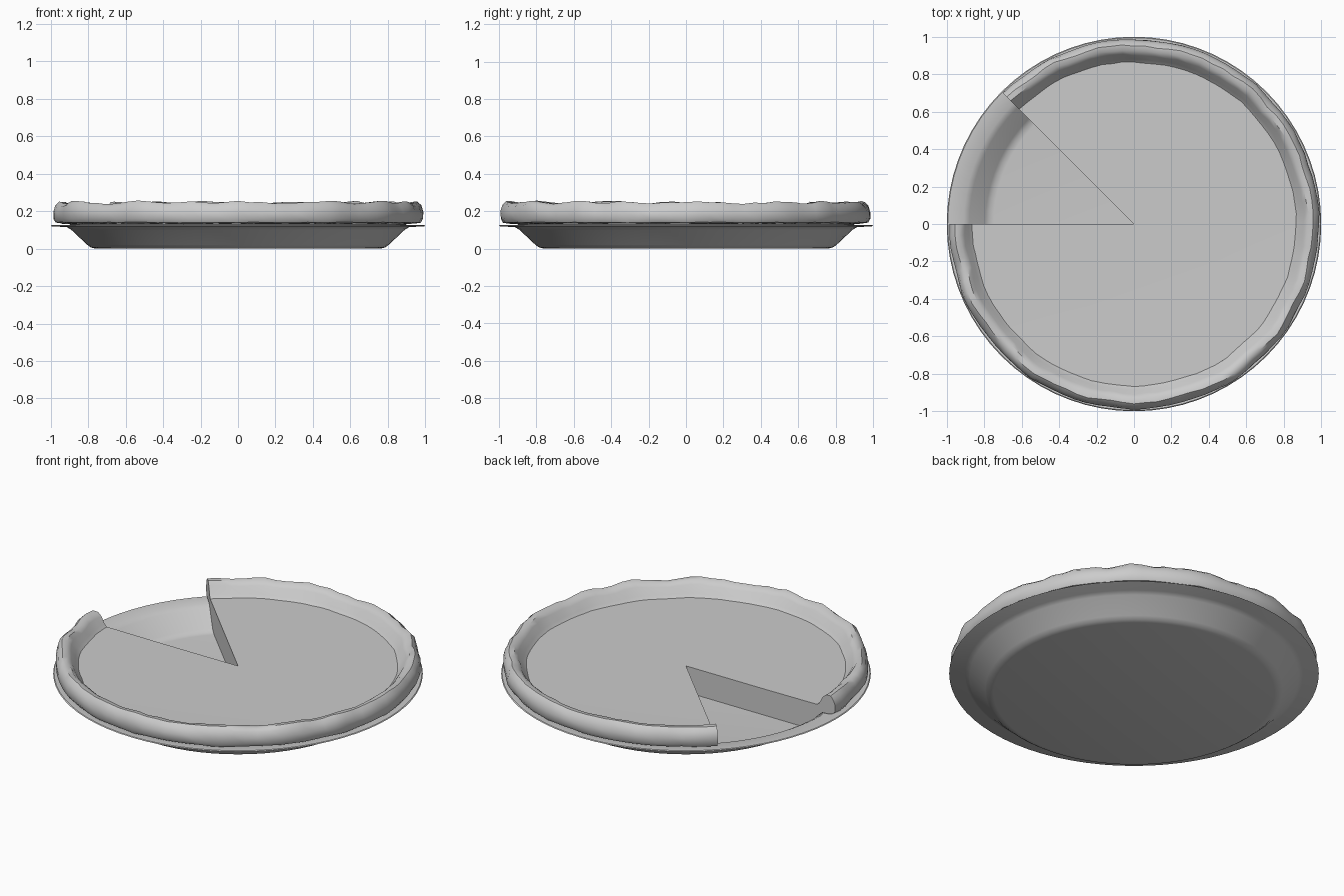
import bpy, bmesh, math, random

if "Cube" in bpy.data.objects:
    bpy.data.objects.remove(bpy.data.objects["Cube"])

random.seed(4)


def sweep(name, profile, start, end, steps, closed_profile=True, wobble=None):
    """Revolve an (r, z) profile; a partial turn gets flat end caps."""
    full = abs(end - start) >= 360
    count = steps if full else steps + 1
    bm = bmesh.new()
    rings = []
    for i in range(count):
        a = math.radians(start + (end - start) * i / steps)
        ring = []
        for j, (r, z) in enumerate(profile):
            if wobble:
                r, z = wobble(i, j, r, z)
            ring.append(bm.verts.new((r * math.cos(a), r * math.sin(a), z)))
        rings.append(ring)
    n = len(profile)
    for i in range(steps):
        a, b = rings[i], rings[(i + 1) % count]
        for j in range(n if closed_profile else n - 1):
            k = (j + 1) % n
            bm.faces.new((a[j], b[j], b[k], a[k]))
    if not full:
        bm.faces.new(rings[0])
        bm.faces.new(rings[-1][::-1])
    bmesh.ops.remove_doubles(bm, verts=bm.verts, dist=1e-5)
    bmesh.ops.recalc_face_normals(bm, faces=bm.faces)
    me = bpy.data.meshes.new(name)
    bm.to_mesh(me)
    bm.free()
    ob = bpy.data.objects.new(name, me)
    bpy.context.collection.objects.link(ob)
    bpy.ops.object.select_all(action='DESELECT')
    ob.select_set(True)
    bpy.context.view_layer.objects.active = ob
    bpy.ops.object.shade_smooth_by_angle(angle=math.radians(40))
    return ob


# Thin flared dish with flat rim
dish = [(0, 0), (0.76, 0), (0.785, 0.006), (0.805, 0.02), (0.89, 0.1),
        (0.915, 0.115), (0.995, 0.119), (1.0, 0.122), (0.995, 0.126),
        (0.91, 0.124), (0.88, 0.107), (0.795, 0.026), (0.775, 0.013),
        (0.75, 0.01), (0, 0.01)]
sweep("pie_dish", dish, 0, 360, 72, closed_profile=False)

# Filling, with one slice taken out
START, END = -180, 135
filling = [(0, 0.168), (0.5, 0.168), (0.87, 0.17), (0.9, 0.13),
           (0.875, 0.107), (0.79, 0.026), (0.75, 0.012), (0, 0.012)]
sweep("filling", filling, START, END, 63, closed_profile=False)

# Hand-pinched crust ring
STEPS = 84
pinch = [random.uniform(-1, 1) for _ in range(STEPS + 1)]


def crimp(i, j, r, z):
    wave = 0.6 * math.sin(i * 1.05 + 1.2 * math.sin(i * 0.31)) + 0.4 * pinch[i]
    top = max(0, (z - 0.17) / 0.08)
    r += (0.009 * wave + random.uniform(-0.003, 0.003)) * (0.5 + 0.5 * top)
    z += 0.010 * top * wave + random.uniform(-0.002, 0.002)
    return min(r, 0.998), z


crust = [(0.86, 0.165), (0.882, 0.186), (0.905, 0.225), (0.928, 0.245),
         (0.955, 0.247), (0.976, 0.228), (0.987, 0.195), (0.987, 0.16),
         (0.975, 0.14), (0.94, 0.134), (0.9, 0.132)]
sweep("crust_edge", crust, START, END, STEPS, wobble=crimp)
